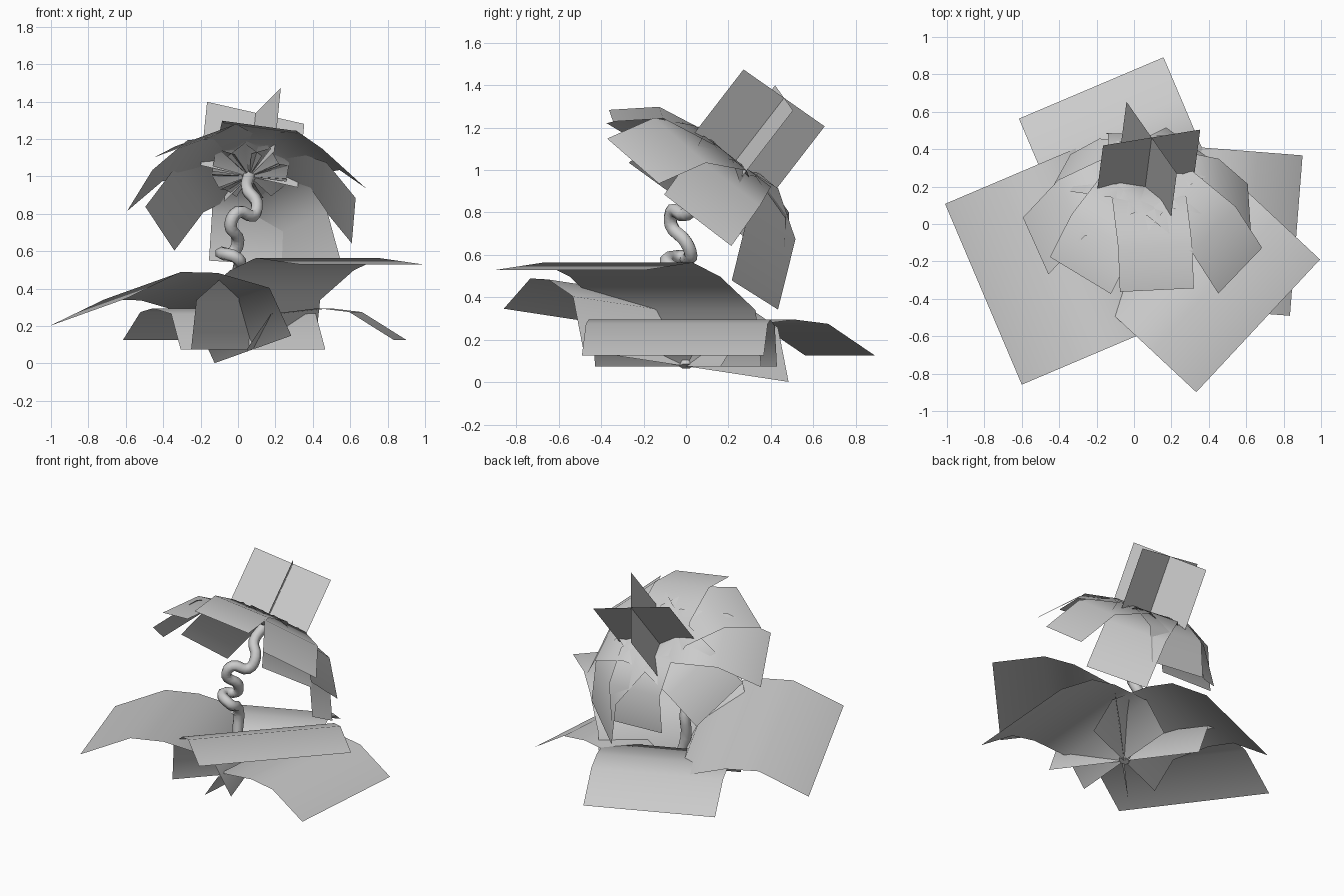
import bpy
from math import cos, sin, radians
from mathutils import Vector

cube = bpy.data.objects.get("Cube")
if cube:
    bpy.data.objects.remove(cube)

grey = bpy.data.materials.new("plain_grey")
grey.use_nodes = True
tone = (0.6, 0.6, 0.6, 1)
grey.diffuse_color = tone
grey.node_tree.nodes["Principled BSDF"].inputs["Base Color"].default_value = tone


def link(name, data):
    data.materials.append(grey)
    bpy.context.collection.objects.link(bpy.data.objects.new(name, data))


def strip(name, middles, half_edge):
    """Smooth sheet of equal width along a row of middle points."""
    verts = [tuple(mid + half_edge * sign) for mid in middles for sign in (-1, 1)]
    faces = [(i, i + 1, i + 3, i + 2) for i in range(0, len(verts) - 2, 2)]
    mesh = bpy.data.meshes.new(name)
    mesh.from_pydata(verts, [], faces)
    mesh.shade_smooth()
    link(name, mesh)


# Ground leaves: one arch, turned, scaled, pitched and leaned around the root
root = Vector((0.08, 0, 0.075))
arch = [(0, 0), (0.13, 0.19), (0.38, 0.22), (0.55, 0.2), (0.79, 0.05)]


def leaf(name, heading, size, half_width, pitch=0, lean=0):
    turn, tip = radians(heading), radians(pitch)
    out = Vector((cos(turn), sin(turn), 0))
    across = Vector((-sin(turn), cos(turn), lean))
    up = Vector((0, 0, 1))
    middles = [root + out * size * (d * cos(tip) - h * sin(tip))
               + up * size * (d * sin(tip) + h * cos(tip)) for d, h in arch]
    strip(name, middles, across * half_width)


leaf("left_leaf", heading=-4.5, size=1, half_width=0.43)
leaf("back_leaf", heading=113, size=1, half_width=0.42)
leaf("right_leaf", heading=203, size=1.24, half_width=0.525, pitch=8, lean=0.14)
leaf("front_leaf", heading=-43, size=1.16, half_width=0.485, pitch=26)

# Bloom frame, tilted towards the back
base = Vector((0.06, 0.2, 1))
axis = Vector((0.08, 0.61, 0.79))
ahead = Vector((0, -0.79, 0.61))
side = axis.cross(ahead)


def around(angle):
    """Direction in the bloom's plane, measured from its front."""
    return ahead * cos(radians(angle)) + side * sin(radians(angle))


# Curling stem, from the root to the bloom
path = [root, (0, 0, 0.3), (0, 0, 0.5), (0, -0.09, 0.56), (-0.09, -0.03, 0.59),
        (-0.03, 0.02, 0.59), (0, 0, 0.66), (-0.04, -0.07, 0.74), (0, -0.06, 0.81),
        (0.08, 0, 0.79), (0.1, 0.05, 0.86), (0.05, 0.1, 0.93), base]
curve = bpy.data.curves.new("stem", "CURVE")
curve.dimensions = "3D"
curve.bevel_depth = 0.034
curve.bevel_resolution = 1
curve.use_fill_caps = True
curve.resolution_u = 4
spline = curve.splines.new("BEZIER")
spline.bezier_points.add(len(path) - 1)
for point, co in zip(spline.bezier_points, path):
    point.co = co
    point.handle_left_type = point.handle_right_type = "AUTO"
link("stem", curve)


# Petals: arched strips that droop away from the bloom's heart
def petal(name, angle, reach, droop):
    out = around(angle)
    bulge = 0.07
    steps = [(0, 0), (0.24, bulge), (0.7, bulge - droop * 0.35), (1, -droop)]
    middles = [base + out * reach * f + axis * h for f, h in steps]
    strip(name, middles, around(angle + 90) * 0.2)


petal("front_petal", angle=7, reach=0.6, droop=0.13)
petal("front_left_petal", angle=54, reach=0.65, droop=0.2)
petal("left_petal", angle=93, reach=0.58, droop=0.23)
petal("back_left_petal", angle=140, reach=0.6, droop=0.36)
petal("back_petal", angle=180, reach=0.5, droop=0.2)
petal("back_right_petal", angle=247, reach=0.5, droop=0.24)
petal("right_petal", angle=290, reach=0.6, droop=0.3)
petal("front_right_petal", angle=325, reach=0.58, droop=0.19)

# Crossed upright sheets at the heart of the bloom
for name, angle in [("heart_sheet_long", 30), ("heart_sheet_cross", 105)]:
    strip(name, [base, base + axis * 0.43], around(angle) * 0.27)
